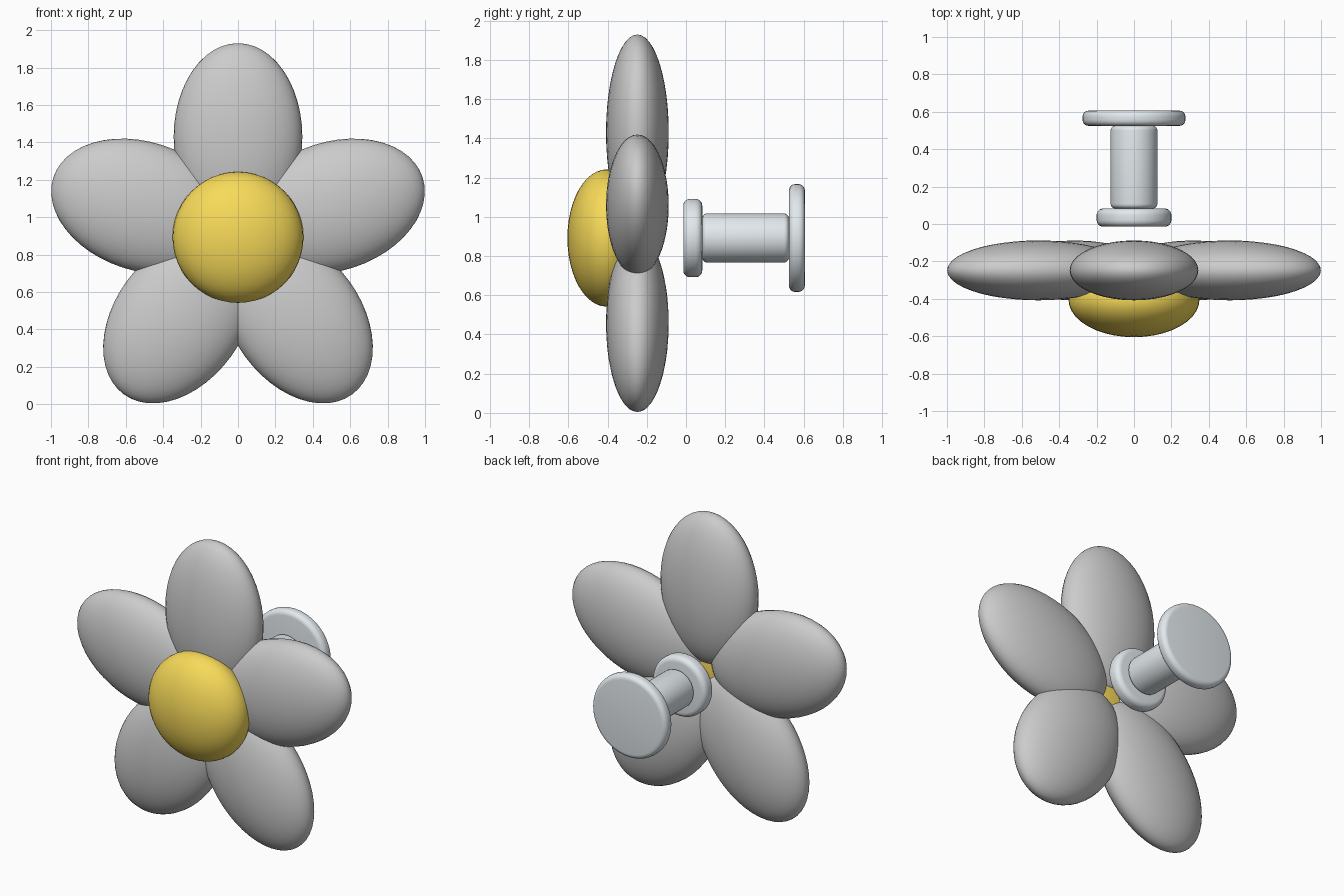
import bpy
from math import radians, cos, sin, pi

if "Cube" in bpy.data.objects:
    bpy.data.objects.remove(bpy.data.objects["Cube"])

CENTRE_Z = 0.892


def material(name, colour):
    m = bpy.data.materials.new(name)
    m.diffuse_color = colour
    m.use_nodes = True
    m.node_tree.nodes["Principled BSDF"].inputs["Base Color"].default_value = m.diffuse_color
    return m


def ellipsoid(name, loc, scale, rot=(0, 0, 0), mat=None):
    bpy.ops.mesh.primitive_uv_sphere_add(segments=40, ring_count=24, radius=1,
                                         location=loc, rotation=rot)
    o = bpy.context.object
    o.name = name
    o.scale = scale
    bpy.ops.object.transform_apply(location=False, rotation=False, scale=True)
    bpy.ops.object.shade_smooth()
    if mat:
        o.data.materials.append(mat)
    return o


def rounded_disc(name, y0, y1, radius, bevel, mat):
    # cylinder along y with rounded rims
    bpy.ops.mesh.primitive_cylinder_add(vertices=48, radius=radius, depth=y1 - y0,
                                        location=(0, (y0 + y1) / 2, CENTRE_Z),
                                        rotation=(pi / 2, 0, 0))
    o = bpy.context.object
    o.name = name
    b = o.modifiers.new("rim", 'BEVEL')
    b.width = bevel
    b.segments = 5
    b.limit_method = 'ANGLE'
    b.angle_limit = radians(40)
    bpy.ops.object.modifier_apply(modifier=b.name)
    bpy.ops.object.shade_smooth_by_angle(angle=radians(35))
    o.data.materials.append(mat)
    return o


yellow = material("yellow", (0.93, 0.70, 0.10, 1))
steel = material("pale_steel", (0.76, 0.81, 0.84, 1))

# five petals around the centre, long axis pointing outwards
DIST = 0.538
for i in range(5):
    a = i * 2 * pi / 5
    ellipsoid(f"petal_{i + 1}",
              (DIST * sin(a), -0.248, CENTRE_Z + DIST * cos(a)),
              (0.344, 0.16, 0.5), (0, a, 0))

# flower centre
ellipsoid("flower_centre", (0, -0.405, CENTRE_Z), (0.35, 0.2, 0.35), mat=yellow)

# stud behind the flower
rounded_disc("stud_front_flange", -0.014, 0.083, 0.2, 0.035, steel)
rounded_disc("stud_shaft", 0.083, 0.525, 0.125, 0.025, steel)
rounded_disc("stud_back_flange", 0.525, 0.606, 0.275, 0.032, steel)
